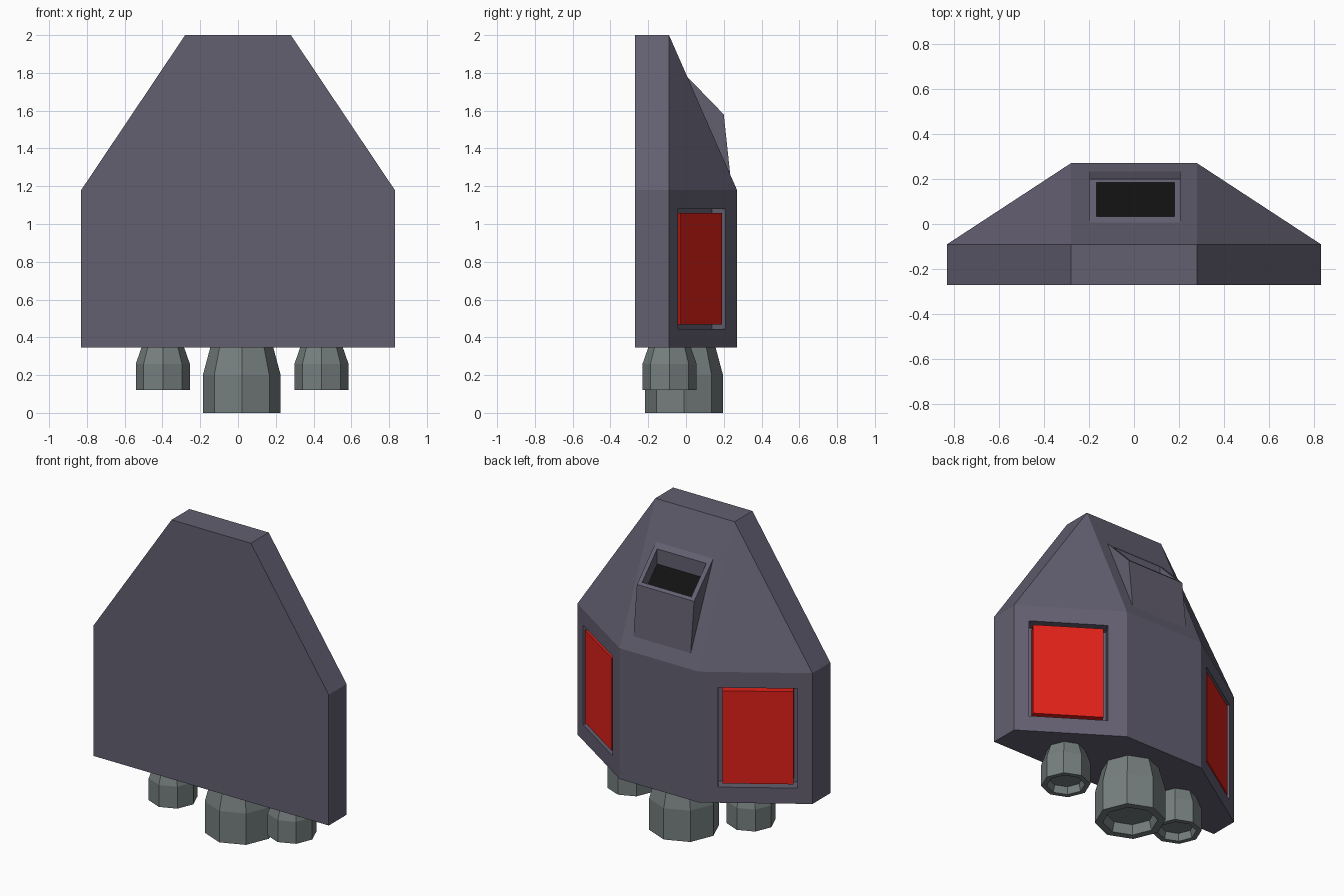
import bpy, bmesh, math
from mathutils import Vector

if "Cube" in bpy.data.objects:
    bpy.data.objects.remove(bpy.data.objects["Cube"])


def material(name, rgb):
    m = bpy.data.materials.new(name)
    m.diffuse_color = (*rgb, 1)
    m.use_nodes = True
    m.node_tree.nodes["Principled BSDF"].inputs["Base Color"].default_value = m.diffuse_color
    return m


HULL = material("hull_paint", (0.125, 0.115, 0.165))
METAL = material("nozzle_metal", (0.18, 0.21, 0.21))
RED = material("red_panel", (0.75, 0.015, 0.01))
BLACK = material("black", (0.006, 0.006, 0.006))


def finish(bm, name, mat):
    bmesh.ops.recalc_face_normals(bm, faces=bm.faces)
    me = bpy.data.meshes.new(name)
    bm.to_mesh(me)
    bm.free()
    ob = bpy.data.objects.new(name, me)
    bpy.context.collection.objects.link(ob)
    me.materials.append(mat)
    return ob


def solid(name, pts, mat):
    """Convex solid through the given corner points."""
    bm = bmesh.new()
    for p in pts:
        bm.verts.new(p)
    bmesh.ops.convex_hull(bm, input=bm.verts)
    bmesh.ops.dissolve_limit(bm, angle_limit=0.01, verts=bm.verts, edges=bm.edges)
    return finish(bm, name, mat)


def extrude_x(name, profile, x0, x1, mat):
    return solid(name, [(x, y, z) for x in (x0, x1) for y, z in profile], mat)


def boolean(target, tool, op):
    mod = target.modifiers.new(op, 'BOOLEAN')
    mod.operation, mod.solver, mod.object = op, 'EXACT', tool
    bpy.context.view_layer.objects.active = target
    bpy.ops.object.modifier_apply(modifier=mod.name)
    bpy.data.objects.remove(tool)


# main body: prism below, tapering to a narrow top
footprint = [(0.83, -0.27), (0.83, -0.09), (0.28, 0.27)]
pts = []
for s in (-1, 1):
    pts += [(s * x, y, z) for x, y in footprint for z in (0.345, 1.18)]
    pts += [(s * 0.28, y, 2.0) for y in (-0.27, -0.09)]
body = solid("body", pts, HULL)

# intake scoop on the sloping back
scoop = extrude_x("scoop", [(0.003, 1.783), (0.2, 1.58), (0.237, 1.235), (-0.02, 1.6)],
                  -0.197, 0.207, HULL)
boolean(body, scoop, 'UNION')
hole = extrude_x("scoop_cutter", [(0.034, 1.95), (0.185, 1.95), (0.185, 1.49), (0.034, 1.65)],
                 -0.167, 0.18, HULL)
boolean(body, hole, 'DIFFERENCE')
extrude_x("intake_floor", [(0.034, 1.655), (0.185, 1.495), (0.185, 1.48), (0.034, 1.64)],
          -0.167, 0.18, BLACK)


# recessed red panels on both diagonal sides
def panel_box(name, s, half_w, z0, z1, d0, d1, mat):
    t = Vector((-0.55 * s, 0.36, 0)).normalized()
    n = Vector((0.36 * s, 0.55, 0)).normalized()
    c = Vector((0.555 * s, 0.09, 0)) - t * 0.013
    return solid(name, [c + t * a + n * d + Vector((0, 0, z))
                        for a in (-half_w, half_w) for d in (d0, d1) for z in (z0, z1)], mat)


for s, side in ((-1, "left"), (1, "right")):
    boolean(body, panel_box("recess", s, 0.23, 0.445, 1.08, -0.085, 0.1, HULL), 'DIFFERENCE')
    panel_box(side + "_panel", s, 0.205, 0.467, 1.058, -0.09, -0.004, RED)


# eight-sided engine nozzles with a shallow hollow
def nozzle(name, x, y, profile):
    bm = bmesh.new()
    rings = []
    for r, z in profile:
        rings.append([bm.verts.new((x + r * math.cos(i * math.pi / 4),
                                    y + r * math.sin(i * math.pi / 4), z)) for i in range(8)])
    for a, b in zip(rings, rings[1:]):
        for i in range(8):
            j = (i + 1) % 8
            bm.faces.new((a[i], a[j], b[j], b[i]))
    bm.faces.new(rings[0])
    bm.faces.new(rings[-1])
    return finish(bm, name, METAL)


nozzle("main_nozzle", 0.02, -0.01,
       [(0.145, 0.06), (0.16, 0), (0.206, 0), (0.206, 0.2), (0.163, 0.36)])
for x, side in ((-0.398, "left"), (0.442, "right")):
    nozzle(side + "_nozzle", x, -0.087,
           [(0.1, 0.165), (0.112, 0.12), (0.143, 0.12), (0.143, 0.26), (0.108, 0.36)])
